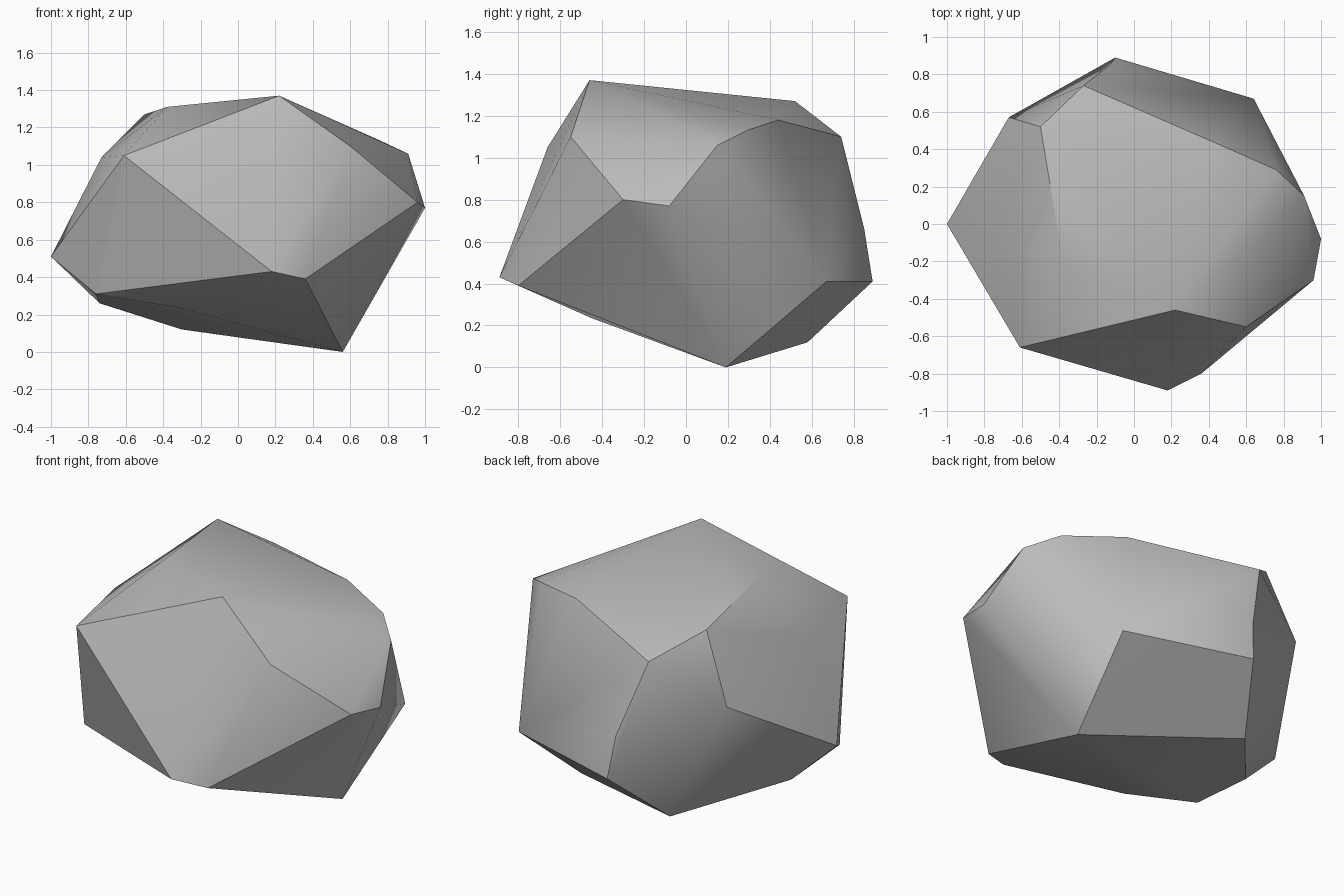
import bpy
import bmesh
import math

# Remove the default cube only
default_cube = bpy.data.objects.get("Cube")
if default_cube:
    bpy.data.objects.remove(default_cube, do_unlink=True)


def make_material(name, colour):
    material = bpy.data.materials.new(name)
    material.use_nodes = True
    material.diffuse_color = colour
    material.node_tree.nodes["Principled BSDF"].inputs["Base Color"].default_value = colour
    return material


# Corners of the boulder, grouped by the side they shape
crown_corners = [
    (.22, -.46, 1.37), (-.38, -.2, 1.31), (-.5, .52, 1.27),
    (.42, .44, 1.18), (.76, .29, 1.13), (-.27, .74, 1.1),
]
front_corners = [
    (-.61, -.66, 1.05), (.6, -.55, 1.1), (.18, -.89, .43), (.36, -.8, .39),
]
left_corners = [(.91, .15, 1.06), (.96, -.3, .8), (1, -.08, .77)]
right_corners = [(-1, 0, .51), (-.73, -.12, 1.04), (-.67, .57, .87)]
back_corners = [(.64, .67, .41), (-.1, .89, .41), (-.13, .85, .66)]
base_corners = [
    (.56, .19, 0), (-.3, .58, .12), (-.74, .06, .26),
    (-.76, -.37, .31), (-.31, -.45, .235),
]


def build_boulder(name, corner_groups, material):
    """Wrap a convex stone skin around all the corners."""
    bm = bmesh.new()
    for group in corner_groups:
        for corner in group:
            bm.verts.new(corner)
    hull = bmesh.ops.convex_hull(bm, input=bm.verts[:])
    unused = {item for item in hull["geom_interior"] + hull["geom_unused"]
              if isinstance(item, bmesh.types.BMVert)}
    bmesh.ops.delete(bm, geom=list(unused), context="VERTS")
    bmesh.ops.recalc_face_normals(bm, faces=bm.faces[:])

    mesh = bpy.data.meshes.new(name)
    bm.to_mesh(mesh)
    bm.free()
    mesh.materials.append(material)
    boulder = bpy.data.objects.new(name, mesh)
    bpy.context.collection.objects.link(boulder)
    return boulder


stone_grey = make_material("stone_grey", (.5, .5, .5, 1))
boulder = build_boulder(
    "boulder",
    [crown_corners, front_corners, left_corners,
     right_corners, back_corners, base_corners],
    stone_grey,
)

# Soft facets with crisp ridges
bpy.ops.object.select_all(action="DESELECT")
boulder.select_set(True)
bpy.context.view_layer.objects.active = boulder
bpy.ops.object.shade_smooth_by_angle(angle=math.radians(30))
